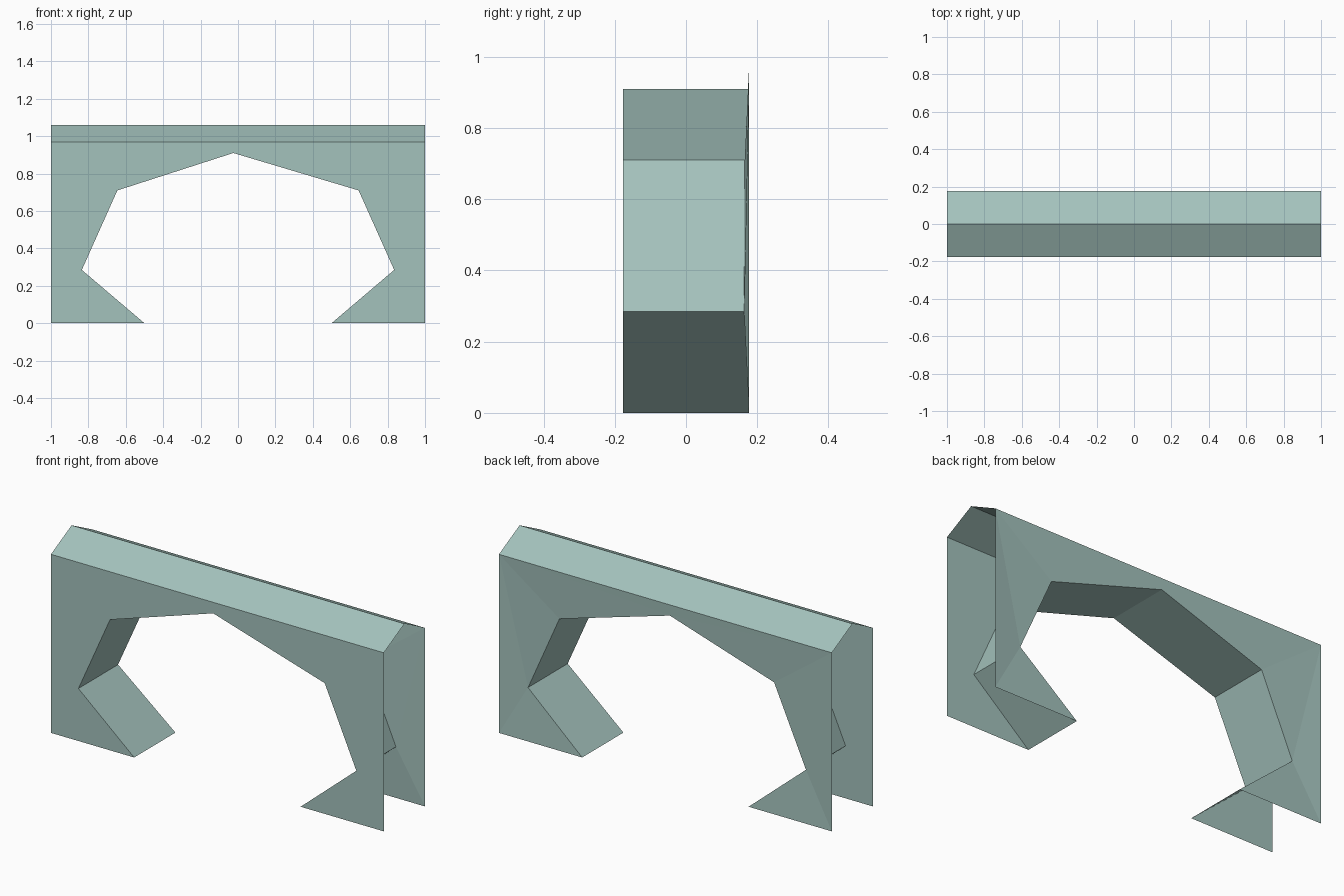
import bpy

cube = bpy.data.objects.get("Cube")
if cube:
    bpy.data.objects.remove(cube, do_unlink=True)

# Single painted colour
COLOUR = (0.37, 0.54, 0.505, 1.0)
paint = bpy.data.materials.new("pale teal")
paint.use_nodes = True
paint.diffuse_color = COLOUR
paint.node_tree.nodes["Principled BSDF"].inputs["Base Color"].default_value = COLOUR


def add_part(name, verts, faces):
    mesh = bpy.data.meshes.new(name)
    mesh.from_pydata(verts, [], faces)
    mesh.materials.append(paint)
    mesh.update()
    obj = bpy.data.objects.new(name, mesh)
    bpy.context.collection.objects.link(obj)
    return obj


HALF_DEPTH, EAVE, RIDGE = 0.177, 0.97, 1.06

# Arch opening: x, z and the y of its rear edge, mirrored around the apex
side = [(0.5, 0.0, 0.177), (0.835, 0.285, 0.163), (0.645, 0.71, 0.165)]
apex = (-0.025, 0.91, 0.174)
arch = [(-x, z, y) for x, z, y in side] + [apex] + side[::-1]
corners = [(1, 0), (1, EAVE), (-1, EAVE), (-1, 0)]

front_edge = [(x, -HALF_DEPTH, z) for x, z, y in arch]
back_edge = [(x, y, z) for x, z, y in arch]
n = len(arch)

# Flat front wall with the arch cut out
front = front_edge + [(x, -HALF_DEPTH, z) for x, z in corners]
add_part("front_wall", front, [list(range(len(front)))])

# Back wall, slightly dished around the arch
back = back_edge + [(x, HALF_DEPTH, z) for x, z in corners]
BR, TR, TL, BL = range(n, n + 4)
left_half = [(BL, 1, 0), (BL, TL, 1), (1, TL, 2), (2, TL, 3)]
swap = dict(zip(range(n), reversed(range(n))))
swap.update({BL: BR, TL: TR})
right_half = [tuple(swap[i] for i in reversed(f)) for f in left_half]
add_part("back_wall", back, left_half + right_half + [(3, TL, TR)])

# Lining of the arch between the two walls
add_part("arch_lining", front_edge + back_edge,
         [(i, n + i, n + i + 1, i + 1) for i in range(n - 1)])

# Shallow pitched roof, open at the ends
roof = [(x, y, z) for y, z in ((-HALF_DEPTH, EAVE), (0, RIDGE), (HALF_DEPTH, EAVE))
        for x in (-1, 1)]
add_part("roof", roof, [(0, 1, 3, 2), (2, 3, 5, 4)])
